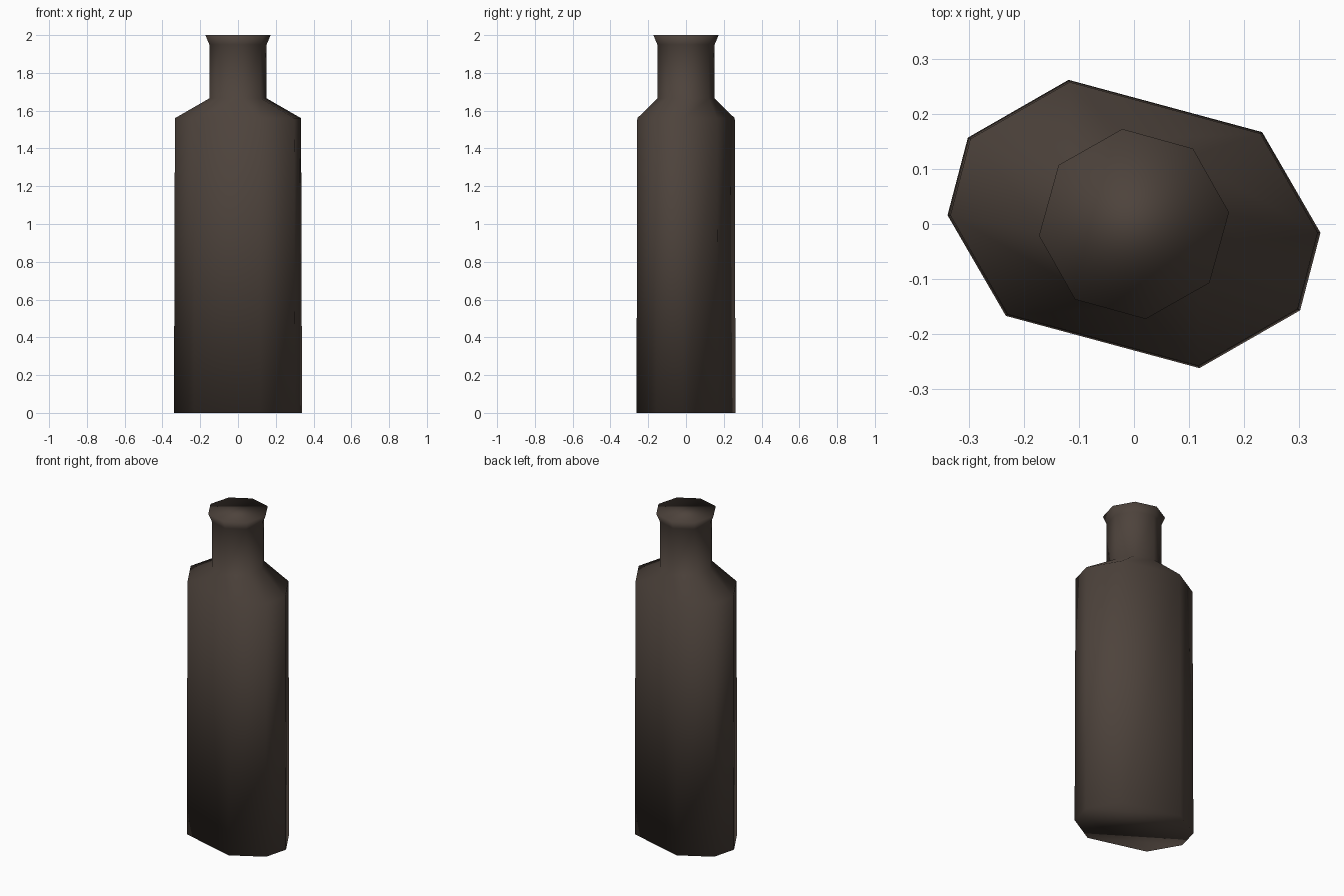
import bpy, bmesh, math

if "Cube" in bpy.data.objects:
    bpy.data.objects.remove(bpy.data.objects["Cube"])

# Half of the eight-sided body outline; the other half is its 180 degree turn
half = [(0.339, -0.016), (0.233, 0.167), (-0.119, 0.262), (-0.302, 0.157)]
body = half + [(-x, -y) for x, y in half]


def body_ring(s):
    return [(x * s, y * s) for x, y in body]


def round_ring(r):
    return [(r * math.cos(math.radians(7 + 45 * i)),
             r * math.sin(math.radians(7 + 45 * i))) for i in range(8)]


# Foot, shoulder edge, neck base, neck top, lip
levels = [(0.0, body_ring(1.0)), (1.56, body_ring(0.985)),
          (1.665, round_ring(0.153)), (1.95, round_ring(0.153)),
          (2.0, round_ring(0.174))]

bm = bmesh.new()
rings = [[bm.verts.new((x, y, z)) for x, y in pts] for z, pts in levels]
for low, high in zip(rings, rings[1:]):
    for i in range(8):
        j = (i + 1) % 8
        bm.faces.new((low[i], low[j], high[j], high[i]))
# Base and top caps
bm.faces.new(rings[0][::-1])
bm.faces.new(rings[-1])
bmesh.ops.recalc_face_normals(bm, faces=bm.faces)
for f in bm.faces:
    f.smooth = True

mesh = bpy.data.meshes.new("bottle")
bm.to_mesh(mesh)
bm.free()

# Dark brown glass
mat = bpy.data.materials.new("dark brown glass")
mat.diffuse_color = (0.075, 0.056, 0.045, 1)
mat.use_nodes = True
mat.node_tree.nodes["Principled BSDF"].inputs["Base Color"].default_value = mat.diffuse_color
mesh.materials.append(mat)
bottle = bpy.data.objects.new("bottle", mesh)
bpy.context.collection.objects.link(bottle)
